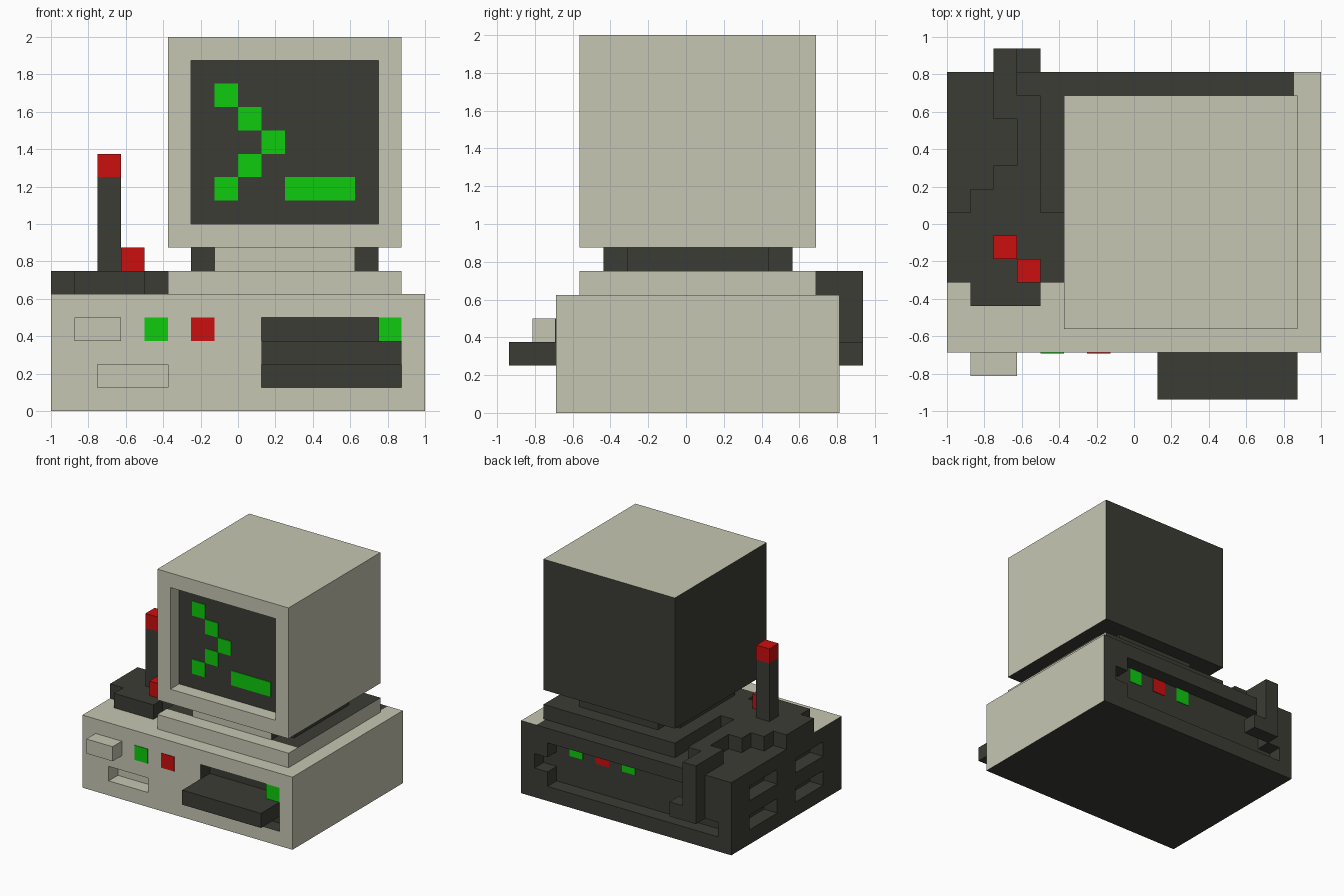
import bpy
import bmesh
from mathutils import Vector

if "Cube" in bpy.data.objects:
    bpy.data.objects.remove(bpy.data.objects["Cube"], do_unlink=True)


def material(name, colour):
    mat = bpy.data.materials.new(name)
    mat.use_nodes = True
    mat.diffuse_color = (*colour, 1)
    bsdf = next(n for n in mat.node_tree.nodes if n.type == 'BSDF_PRINCIPLED')
    bsdf.inputs["Base Color"].default_value = (*colour, 1)
    return mat


BEIGE = material("beige plastic", (0.565, 0.565, 0.45))
DARK = material("dark plastic", (0.045, 0.045, 0.036))
GREEN = material("green light", (0.0045, 0.6, 0.0045))
RED = material("red light", (0.6, 0.0045, 0.0045))


def at(x, y, z):
    """Grid cells to units: one cell is an eighth, y counts from the front."""
    return Vector((x / 8, (y - 7.5) / 8, z / 8))


def prism(name, outline, z0, z1, *mats):
    """Extrude a counter-clockwise outline in grid cells from z0 to z1."""
    bm = bmesh.new()
    face = bm.faces.new([bm.verts.new(at(x, y, z0)) for x, y in outline])
    top = bmesh.ops.extrude_face_region(bm, geom=[face], use_keep_orig=True)
    moved = [v for v in top["geom"] if isinstance(v, bmesh.types.BMVert)]
    bmesh.ops.translate(bm, verts=moved, vec=(0, 0, (z1 - z0) / 8))
    bmesh.ops.recalc_face_normals(bm, faces=bm.faces)
    mesh = bpy.data.meshes.new(name)
    bm.to_mesh(mesh)
    bm.free()
    for mat in mats:
        mesh.materials.append(mat)
    obj = bpy.data.objects.new(name, mesh)
    bpy.context.scene.collection.objects.link(obj)
    return obj


def box(name, xs, ys, zs, *mats):
    (x0, x1), (y0, y1) = xs, ys
    return prism(name, [(x0, y0), (x1, y0), (x1, y1), (x0, y1)], *zs, *mats)


def carve(obj, *cuts):
    """Cut box-shaped recesses into a body."""
    for cut in cuts:
        cutter = box("cutter", *cut)
        cutter.hide_render = True
        mod = obj.modifiers.new("recess", 'BOOLEAN')
        mod.operation, mod.solver, mod.object = 'DIFFERENCE', 'EXACT', cutter
        bpy.context.view_layer.objects.active = obj
        bpy.ops.object.modifier_apply(modifier=mod.name)
        bpy.data.objects.remove(cutter, do_unlink=True)


def split(obj, *planes):
    """Add edge loops along planes so that faces can change colour there."""
    bm = bmesh.new()
    bm.from_mesh(obj.data)
    for point, normal in planes:
        bmesh.ops.bisect_plane(bm, geom=bm.verts[:] + bm.edges[:] + bm.faces[:],
                               plane_co=point, plane_no=normal)
    bm.to_mesh(obj.data)
    bm.free()


def rear_facing(c, n):
    return n.y > 0.5 or n.x < -0.5 or n.z < -0.5


def paint(obj, is_dark=rear_facing):
    for p in obj.data.polygons:
        p.material_index = int(is_dark(p.center, p.normal))


# Computer case: front slot, drawer bay, side vents and rear port panel
case = box("case", (-8, 8), (2, 14), (0, 5), BEIGE, DARK)
carve(case,
      ((-6, -3), (1, 3), (1, 2)),
      ((1, 7), (1, 3), (1, 4)),
      ((-6, 6), (13, 15), (1, 4)),
      ((5, 7), (13, 15), (2, 3)),
      ((-7, -5), (13, 15), (1, 2)),
      *[((-9, -7), ys, zs) for ys in ((4, 7), (9, 12)) for zs in ((1, 2), (3, 4))])
split(case, (at(-3, 0, 0), (1, 0, 0)), (at(6.85, 0, 0), (1, 0, 0)),
      (at(0, 8, 0), (0, 1, 0)), (at(0, 13, 0), (0, 1, 0)))


def case_dark(c, n):
    if rear_facing(c, n):
        return True
    if c.z > 0.62:                                  # top deck
        return (c.y > 0.68 and c.x < 0.85) or (c.x < -0.375 and c.y > 0.06)
    inside = abs(c.x) < 0.99 and c.y > -0.68
    rear_panel = inside and c.y > 0.68
    vents = inside and c.x < -0.87
    drawer_bay = inside and c.x > 0.12 and c.y < -0.55
    return rear_panel or vents or drawer_bay


paint(case, case_dark)

# Front controls
paint(box("front_button", (-7, -5), (1, 2), (3, 4), BEIGE, DARK))
box("drawer_tray", (1, 7), (0, 3), (2, 3), DARK)
box("drawer_light", (6, 7), (2, 3), (3, 4), GREEN)
for name, x, mat in (("green", -4, GREEN), ("red", -2, RED)):
    box("front_light_" + name, (x, x + 1), (1.96, 2), (3, 4), mat)

# Rear indicator lights
for i, (x, mat) in enumerate(((4, GREEN), (2, RED), (0, GREEN))):
    box(f"rear_light_{i + 1}", (x, x + 1), (13, 13.04), (3, 4), mat)

# Monitor stand: plinth and stepped swivel neck
plinth = box("plinth", (-3, 7), (3, 13), (5, 6), BEIGE, DARK)
split(plinth, (at(0, 4, 0), (0, 1, 0)))
paint(plinth, lambda c, n: rear_facing(c, n) or (n.z > 0.5 and c.y > -0.43))


def cross(x0, x1, y0, y1):
    """Rectangle outline with one cell notched out of each corner."""
    a, b, c, d = x0 + 1, x1 - 1, y0 + 1, y1 - 1
    return [(a, y0), (b, y0), (b, c), (x1, c), (x1, d), (b, d),
            (b, y1), (a, y1), (a, d), (x0, d), (x0, c), (a, c)]


neck = prism("neck", cross(-2, 6, 4, 12), 6, 7, BEIGE, DARK)
paint(neck, lambda c, n: not (n.y < -0.5 and c.y < -0.43))

# Monitor with recessed screen
monitor = box("monitor", (-3, 7), (3, 13), (7, 16), BEIGE, DARK)
carve(monitor, ((-2, 6), (2, 4), (8, 15)))
paint(monitor)
box("screen", (-2, 6), (3.95, 4), (8, 15), DARK)

# Prompt arrow and cursor on the screen
for i, x in enumerate((-1, 0, 1, 0, -1)):
    box(f"prompt_pixel_{i + 1}", (x, x + 1), (3.9, 3.95), (13 - i, 14 - i), GREEN)
box("cursor", (2, 5), (3.9, 3.95), (9, 10), GREEN)

# Joystick
prism("joystick_base", cross(-8, -3, 4, 9), 5, 6, DARK)
box("joystick_stick", (-6, -5), (6, 7), (6, 10), DARK)
box("joystick_tip", (-6, -5), (6, 7), (10, 11), RED)
box("joystick_button", (-5, -4), (5, 6), (6, 7), RED)

# Cable across the deck, down the back and into the plug
prism("cable", [(-6, 9), (-4, 9), (-4, 13), (-5, 13), (-5, 15), (-6, 15),
                (-6, 12), (-5, 12), (-5, 10), (-6, 10)], 5, 6, DARK)
box("cable_drop", (-6, -5), (14, 15), (2, 5), DARK)
box("cable_plug", (-5, -4), (14, 15), (2, 3), DARK)
